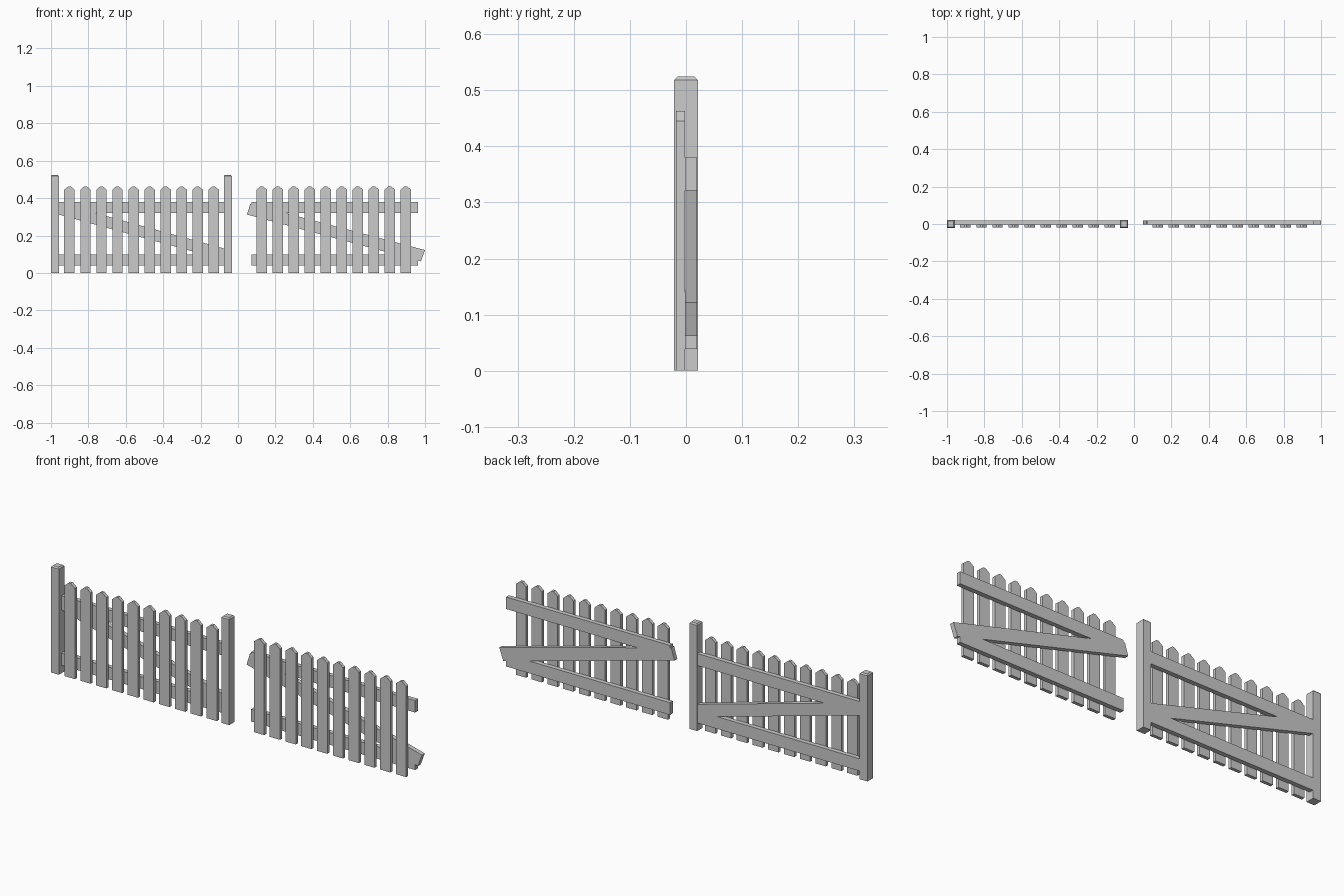
import bpy, bmesh, math
from mathutils import Vector

if "Cube" in bpy.data.objects:
    bpy.data.objects.remove(bpy.data.objects["Cube"])


def prism(name, profile, y0, y1):
    """Extrude an x-z outline from y0 to y1."""
    bm = bmesh.new()
    face = bm.faces.new([bm.verts.new((x, y0, z)) for x, z in profile])
    ext = bmesh.ops.extrude_face_region(bm, geom=[face])
    verts = [v for v in ext["geom"] if isinstance(v, bmesh.types.BMVert)]
    bmesh.ops.translate(bm, verts=verts, vec=(0, y1 - y0, 0))
    bmesh.ops.recalc_face_normals(bm, faces=bm.faces)
    return finish(name, bm)


def finish(name, bm):
    mesh = bpy.data.meshes.new(name)
    bm.to_mesh(mesh)
    bm.free()
    obj = bpy.data.objects.new(name, mesh)
    bpy.context.collection.objects.link(obj)
    return obj


def post(name, x, w=0.0425, h=0.524, c=0.006):
    """Square post with a chamfered top."""
    bm = bmesh.new()
    bmesh.ops.create_cube(bm, size=1)
    bmesh.ops.scale(bm, vec=(w, w, h), verts=bm.verts)
    bmesh.ops.translate(bm, vec=(x, 0, h / 2), verts=bm.verts)
    top = [e for e in bm.edges if all(v.co.z > h - 0.01 for v in e.verts)]
    bmesh.ops.bevel(bm, geom=top, offset=c, segments=1, affect='EDGES')
    return finish(name, bm)


def picket(name, x, w=0.056):
    h = w / 2
    prism(name, [(x - h, 0), (x + h, 0), (x + h, 0.445),
                 (x + 0.006, 0.463), (x - 0.006, 0.463), (x - h, 0.445)], -0.018, -0.002)


def panel(name, first, x0, x1, brace):
    # pointed pickets
    for i in range(10):
        picket(f"{name}_picket_{i + 1}", first + i * 0.0856)
    # two horizontal rails
    for part, z0, z1 in (("lower", 0.039, 0.099), ("upper", 0.321, 0.380)):
        prism(f"{name}_{part}_rail", [(x0, z0), (x1, z0), (x1, z1), (x0, z1)], -0.002, 0.020)
    # diagonal brace
    prism(f"{name}_brace", brace, -0.002, 0.020)


# closed panel between two posts
post("left_post", -0.979)
post("right_post", -0.054)
panel("left_panel", -0.901, -0.962, -0.072,
      [(-0.965, 0.314), (-0.065, 0.066), (-0.065, 0.128), (-0.965, 0.376)])

# loose panel with square-cut brace ends showing
panel("right_panel", 0.127, 0.073, 0.963,
      [(0.048, 0.312), (0.978, 0.062), (1.0, 0.122), (0.066, 0.370)])
